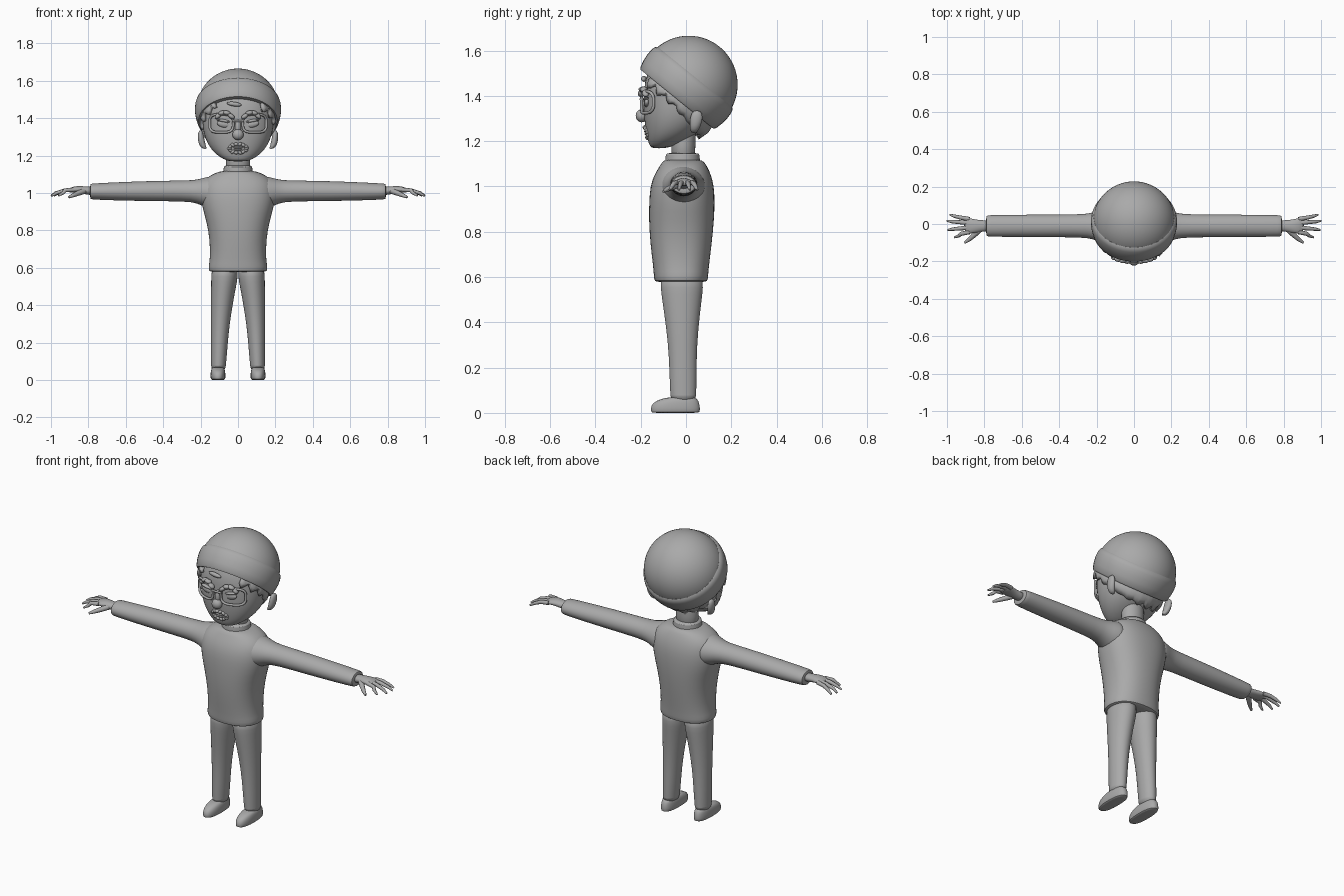
import bpy, bmesh
from math import sin, cos, pi, radians
from mathutils import Matrix, Vector

cube = bpy.data.objects.get("Cube")
if cube:
    bpy.data.objects.remove(cube, do_unlink=True)

clay = bpy.data.materials.new("plain_grey")
clay.use_nodes = True
GREY = (0.4, 0.4, 0.4, 1)
clay.diffuse_color = GREY
clay.node_tree.nodes["Principled BSDF"].inputs["Base Color"].default_value = GREY


def finish(name, mesh, mirror=False, subdiv=0, angle=50):
    """Link a mesh, colour it, shade it and add its modifiers."""
    ob = bpy.data.objects.new(name, mesh)
    bpy.context.collection.objects.link(ob)
    mesh.materials.clear()
    mesh.materials.append(clay)
    bpy.ops.object.select_all(action="DESELECT")
    ob.select_set(True)
    bpy.context.view_layer.objects.active = ob
    bpy.ops.object.shade_smooth_by_angle(angle=radians(angle))
    if mirror:
        ob.modifiers.new("Mirror", "MIRROR").use_mirror_merge = False
    if subdiv:
        sub = ob.modifiers.new("Subdivision", "SUBSURF")
        sub.levels = sub.render_levels = subdiv
    return ob


def to_mesh(name, bm):
    bmesh.ops.recalc_face_normals(bm, faces=bm.faces)
    mesh = bpy.data.meshes.new(name)
    bm.to_mesh(mesh)
    bm.free()
    return mesh


def loft(name, rings, axis="z", power=2.0, mirror=False, sides=24):
    """Skin ellipse rings (position, centre a, centre b, radius a, radius b)."""
    bm = bmesh.new()
    loops = []
    for t, ca, cb, ra, rb in rings:
        loop = []
        for i in range(sides):
            c, s = cos(2 * pi * i / sides), sin(2 * pi * i / sides)
            a = ca + ra * (1 if c > 0 else -1) * abs(c) ** (2 / power)
            b = cb + rb * (1 if s > 0 else -1) * abs(s) ** (2 / power)
            loop.append(bm.verts.new((a, b, t) if axis == "z" else (t, a, b)))
        loops.append(loop)
    for low, high in zip(loops, loops[1:]):
        for i in range(sides):
            j = (i + 1) % sides
            bm.faces.new((low[i], low[j], high[j], high[i]))
    bm.faces.new(loops[0])
    bm.faces.new(loops[-1])
    return finish(name, to_mesh(name, bm), mirror, 1)


def blob(name, centre, size, tilt=0, mirror=False):
    bm = bmesh.new()
    place = Matrix.Translation(centre) @ Matrix.Rotation(radians(tilt), 4, "Y")
    bmesh.ops.create_uvsphere(bm, u_segments=20, v_segments=12, radius=1,
                              matrix=place @ Matrix.Diagonal((*size, 1)))
    return finish(name, to_mesh(name, bm), mirror)


def tube(name, points, radii, closed=False, mirror=False):
    curve = bpy.data.curves.new(name, "CURVE")
    curve.dimensions = "3D"
    curve.bevel_depth = 1
    curve.bevel_resolution = 3
    curve.use_fill_caps = True
    spline = curve.splines.new("POLY")
    spline.points.add(len(points) - 1)
    for p, co, r in zip(spline.points, points, radii):
        p.co, p.radius = (*co, 1), r
    spline.use_cyclic_u = closed
    temp = bpy.data.objects.new(name + "_path", curve)
    mesh = bpy.data.meshes.new_from_object(temp)
    bpy.data.objects.remove(temp)
    return finish(name, mesh, mirror, angle=80)


# Sweater body, collar and neck
loft("sweater", [
    (0.578, 0, -.022, .142, .105), (0.58, 0, -.022, .156, .118),
    (0.605, 0, -.022, .160, .121), (0.64, 0, -.022, .151, .123),
    (0.75, 0, -.022, .151, .137), (0.85, 0, -.020, .170, .145),
    (0.93, 0, -.018, .195, .146), (1.00, 0, -.017, .202, .142),
    (1.05, 0, -.015, .194, .127), (1.085, 0, -.012, .165, .108),
    (1.107, 0, -.012, .122, .094), (1.12, 0, -.014, .085, .080)], power=2.3)
loft("collar", [(1.08, 0, -.015, .09, .08), (1.11, 0, -.015, .079, .077),
                (1.143, 0, -.015, .077, .076), (1.148, 0, -.015, .07, .068)])
loft("neck", [(1.1, 0, -.012, .066, .055), (1.17, 0, -.012, .064, .052),
              (1.3, 0, -.012, .07, .06)])

# Sleeves with cuffs
loft("sleeve", [
    (0.10, -.015, 1.0, .115, .10), (0.17, -.012, 1.003, .092, .083),
    (0.22, -.01, 1.008, .070, .062), (0.28, -.01, 1.011, .061, .056),
    (0.50, -.01, 1.01, .061, .054), (0.70, -.01, 1.008, .059, .047),
    (0.775, -.01, 1.008, .058, .043), (0.79, -.01, 1.008, .055, .041),
    (0.79, -.01, 1.008, .04, .03)], axis="x", mirror=True)

# Hands
loft("palm", [
    (0.77, -.01, 1.01, .03, .025), (0.81, -.01, 1.013, .030, .021),
    (0.845, -.012, 1.018, .035, .020), (0.88, -.01, 1.018, .043, .017),
    (0.91, -.008, 1.013, .036, .010)], axis="x", mirror=True)
for label, root, tip, reach in (("index", -.043, -.072, .96), ("middle", -.019, -.032, .995),
                                ("ring", .005, .017, 1.0), ("little", .026, .05, .985)):
    tube(label + "_finger", [(.88, root, 1.017), (.925, (root * 2 + tip) / 3, 1.014),
                             (reach - .025, (root + tip * 2) / 3, 1.0), (reach, tip, .985)],
         (.012, .011, .009, .005), mirror=True)
tube("thumb", [(.82, -.025, 1.012), (.85, -.055, 1.0), (.88, -.082, .988), (.905, -.1, .977)],
     (.016, .014, .011, .006), mirror=True)

# Trousers and shoes
loft("trouser_leg", [
    (0.055, .105, -.012, .034, .050), (0.058, .105, -.012, .040, .058),
    (0.18, .1, -.013, .044, .060), (0.30, .095, -.015, .050, .064),
    (0.42, .085, -.017, .060, .077), (0.50, .077, -.018, .067, .088),
    (0.55, .072, -.018, .072, .094), (0.62, .07, -.02, .070, .097)], mirror=True)
loft("shoe", [
    (0.0, .107, -.047, .030, .098), (0.002, .107, -.047, .038, .108),
    (0.02, .107, -.047, .041, .110), (0.045, .107, -.045, .039, .104),
    (0.062, .107, -.03, .035, .080), (0.07, .107, -.02, .025, .055)],
    power=2.4, mirror=True)

# Head
loft("head", [
    (1.168, 0, -.12, .045, .03), (1.18, 0, -.106, .078, .056),
    (1.21, 0, -.078, .125, .093), (1.26, 0, -.05, .164, .131),
    (1.32, 0, -.034, .186, .154), (1.38, 0, -.026, .193, .161),
    (1.46, 0, -.015, .196, .172), (1.54, 0, -.002, .17, .155),
    (1.6, 0, .01, .1, .1)], power=2.2)
loft("ear", [(1.235, .175, .035, .01, .01), (1.25, .19, .037, .018, .02),
             (1.29, .198, .045, .018, .03), (1.325, .2, .048, .014, .024),
             (1.335, .198, .048, .006, .01)], mirror=True)

# Knitted hat: dome and folded brim turned around a backward-leaning axis
LEAN = (Matrix.Translation((0, -.04, 1.385)) @ Matrix.Rotation(radians(-39), 4, "X")
        @ Matrix.Diagonal((1.02, 1, 1, 1)))


def turned(name, profile, steps=48):
    bm = bmesh.new()
    verts = [bm.verts.new((r, 0, h)) for r, h in profile]
    edges = [bm.edges.new(pair) for pair in zip(verts, verts[1:])]
    bmesh.ops.spin(bm, geom=verts + edges, axis=(0, 0, 1), cent=(0, 0, 0),
                   angle=2 * pi, steps=steps)
    bmesh.ops.remove_doubles(bm, verts=bm.verts, dist=.0005)
    bm.transform(LEAN)
    return finish(name, to_mesh(name, bm))


turned("hat_dome", [(.216 * cos(a), .0825 + .216 * sin(a))
                    for a in (i * pi / 32 for i in range(17))])
turned("hat_brim", [(.17, .012), (.196, .002), (.207, .0), (.215, .01), (.222, .04),
                    (.226, .07), (.225, .1), (.220, .118), (.212, .126), (.2, .122)])

# Hair hanging below the brim, with a ragged lower edge
bm = bmesh.new()
columns = []
count = 56
for i in range(count + 1):
    a = radians(90 + 280 * (i / count - .5))
    back = max(0, sin(a))
    drop = .024 + .034 * back + .013 * (i % 4 in (1, 2)) + .01 * sin(i * 1.7)
    columns.append([bm.verts.new(LEAN @ Vector((r * cos(a), r * sin(a), h)))
                    for r, h in ((.196, .02), (.200, -drop / 2), (.190, -drop))])
for left, right in zip(columns, columns[1:]):
    for k in range(2):
        bm.faces.new((left[k], right[k], right[k + 1], left[k + 1]))
hair = finish("hair", to_mesh("hair", bm))
thick = hair.modifiers.new("Thickness", "SOLIDIFY")
thick.thickness, thick.offset = .02, -1
blob("fringe_lock", (-.02, -.186, 1.475), (.04, .012, .012), 8)


# Glasses following the curve of the face
def face_y(x):
    return -.026 - .161 * (1 - abs(x / .193) ** 2.2) ** (1 / 2.2)


rim = []
for i in range(40):
    c, s = cos(pi * i / 20), sin(pi * i / 20)
    x = .089 + .063 * (1 if c > 0 else -1) * abs(c) ** .55
    z = 1.372 + .048 * (1 if s > 0 else -1) * abs(s) ** .6
    rim.append((x, face_y(x) - .010, z))
tube("glasses_rim", rim, [.007] * len(rim), closed=True, mirror=True)
tube("glasses_bridge", [(x, -.2, 1.385) for x in (-.032, 0, .032)], [.006] * 3)

# Facial features
blob("eye", (.077, face_y(.077) + .004, 1.368), (.036, .012, .018), -12, mirror=True)
blob("eyelid", (.077, face_y(.077) + .001, 1.386), (.04, .014, .008), -10, mirror=True)
for i, (x, z) in enumerate(((.036, 1.41), (.06, 1.428), (.085, 1.428), (.106, 1.412))):
    blob(f"eyebrow_tuft_{i}", (x, face_y(x) - .012, z), (.021, .016, .012), 25 * i - 35,
         mirror=True)
blob("nose_tip", (0, -.196, 1.312), (.030, .026, .029))
blob("nose_bridge", (0, -.186, 1.35), (.016, .018, .042))


# Beard ring made of small curls around the lips
def mouth_y(x, z):
    return -.170 - (z - 1.22) * .25 + 4 * x * x


for i in range(14):
    a = 2 * pi * i / 14
    x, z = .045 * cos(a), 1.238 + .023 * sin(a)
    blob(f"beard_curl_{i}", (x, mouth_y(x, z), z), (.013, .012, .009), 40 * (i % 3 - 1))
blob("upper_lip", (0, mouth_y(0, 1.243), 1.243), (.026, .009, .006))
blob("lower_lip", (0, mouth_y(0, 1.233), 1.232), (.022, .010, .006))
